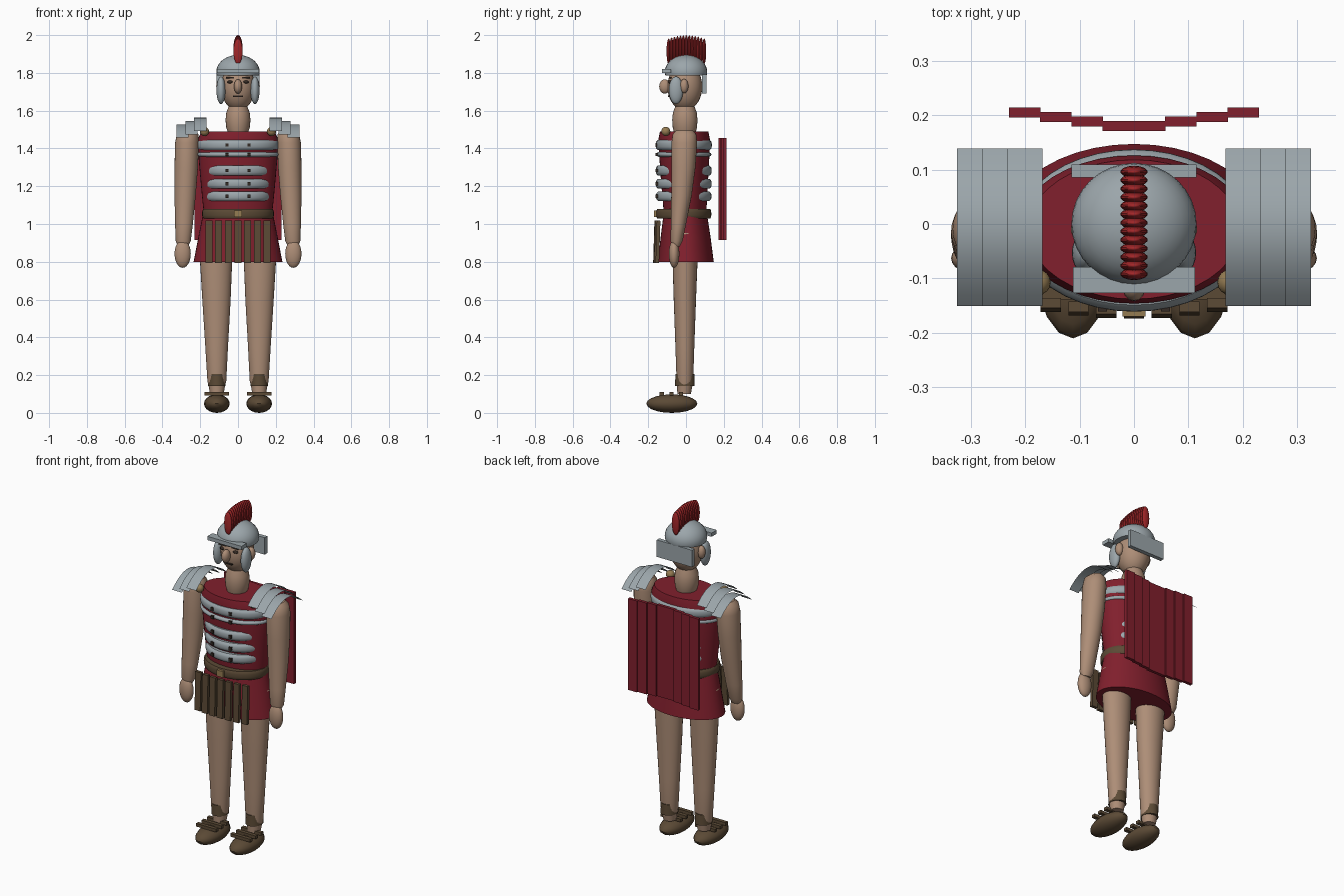
import bpy, bmesh, math
from mathutils import Matrix, Vector


def mat(name, r, g, b):
    m = bpy.data.materials.new(name)
    m.diffuse_color = (r, g, b, 1)
    return m


SKIN = mat("skin", 0.42, 0.27, 0.185)
CRIMSON = mat("crimson_cloth", 0.22, 0.014, 0.026)
CREST = mat("crest_red", 0.36, 0.02, 0.022)
STEEL = mat("steel", 0.33, 0.38, 0.405)
LEATHER = mat("brown_leather", 0.105, 0.068, 0.036)
BRONZE = mat("bronze", 0.30, 0.20, 0.085)
DARK = mat("dark_brown", 0.035, 0.024, 0.018)


def finish(name, bm, m, recalc=True):
    if recalc:
        bmesh.ops.recalc_face_normals(bm, faces=bm.faces)
    me = bpy.data.meshes.new(name)
    bm.to_mesh(me)
    bm.free()
    me.materials.append(m)
    for p in me.polygons:
        p.use_smooth = True
    me.set_sharp_from_angle(angle=math.radians(40))
    ob = bpy.data.objects.new(name, me)
    bpy.context.collection.objects.link(ob)
    return ob


def box(name, c, size, m, rot=0):
    bm = bmesh.new()
    bmesh.ops.create_cube(bm, size=1)
    bm.transform(Matrix.Translation(c) @ Matrix.Rotation(rot, 4, 'X')
                 @ Matrix.Diagonal((*size, 1)))
    return finish(name, bm, m)


def ball(name, c, r, m, seg=20, rings=12, cut=None):
    bm = bmesh.new()
    bmesh.ops.create_uvsphere(bm, u_segments=seg, v_segments=rings, radius=1)
    bm.transform(Matrix.Translation(c) @ Matrix.Diagonal((*r, 1)))
    if cut is not None:  # flatten the underside at this height
        bmesh.ops.bisect_plane(bm, geom=bm.verts[:] + bm.edges[:] + bm.faces[:],
                               plane_co=(0, 0, cut), plane_no=(0, 0, -1), clear_outer=True)
        bmesh.ops.holes_fill(bm, edges=[e for e in bm.edges if e.is_boundary])
    return finish(name, bm, m)


def loft(name, sections, m, side=1, seg=28):
    """Stacked ellipses: (z, centre x, centre y, radius x, radius y)."""
    bm = bmesh.new()
    rings = []
    for z, cx, cy, rx, ry in sections:
        rings.append([bm.verts.new((side * cx + rx * math.cos(a), cy + ry * math.sin(a), z))
                      for a in (2 * math.pi * i / seg for i in range(seg))])
    for a, b in zip(rings, rings[1:]):
        for i in range(seg):
            j = (i + 1) % seg
            bm.faces.new((a[i], a[j], b[j], b[i]))
    bm.faces.new(rings[0][::-1])
    bm.faces.new(rings[-1])
    return finish(name, bm, m)


def hoop(name, z, h, rx, ry, m, bulge=0.012, cy=-0.012):
    """Rounded elliptical band around the body."""
    secs = []
    for i in range(7):
        t = -1 + i / 3
        k = bulge * (math.sqrt(max(0, 1 - t * t)) - 1)
        secs.append((z + t * h / 2, 0, cy, rx + k, ry + k))
    return loft(name, secs, m, seg=40)


# Tunic: body and flared skirt
loft("tunic_body", [(1.05, 0, -0.005, 0.180, 0.112), (1.12, 0, -0.006, 0.188, 0.117),
                    (1.25, 0, -0.008, 0.200, 0.126), (1.38, 0, -0.009, 0.211, 0.134),
                    (1.45, 0, -0.010, 0.212, 0.136), (1.49, 0, -0.010, 0.195, 0.128)],
     CRIMSON, seg=40)
loft("tunic_skirt", [(0.80, 0, -0.001, 0.235, 0.148), (0.93, 0, -0.002, 0.210, 0.132),
                     (1.06, 0, -0.004, 0.184, 0.114)], CRIMSON, seg=40)

# Banded armour with small clasps
for i, (z, h, rx, ry) in enumerate([(1.418, 0.054, 0.216, 0.149), (1.368, 0.024, 0.216, 0.146),
                                    (1.283, 0.054, 0.183, 0.148), (1.213, 0.052, 0.181, 0.148),
                                    (1.147, 0.052, 0.177, 0.147)]):
    hoop(f"chest_band_{i}", z, h, rx, ry, STEEL)
    for s in (-1, 1):
        box(f"clasp_{i}_{s}", (s * 0.058, -0.154, z), (0.017, 0.014, 0.018), DARK)

# Belt, buckle and hanging strips
hoop("belt", 1.054, 0.05, 0.190, 0.146, LEATHER, 0.006)
box("buckle", (0, -0.161, 1.054), (0.042, 0.018, 0.036), BRONZE)
for i in range(-3, 4):
    box(f"hanging_strip_{i + 3}", (i * 0.051, -0.161 + 0.0014 * i * i, 0.905),
        (0.037, 0.019, 0.225), LEATHER, rot=-0.03)

# Shoulder plates: thin arched sheets stepping outward
def arch(name, x0, x1, top, side):
    bm = bmesh.new()
    n = 14
    rows = []
    for i in range(n + 1):
        t = -1 + 2 * i / n
        y, z = -0.006 + 0.145 * t, top - 0.07 * t * t
        rows.append([bm.verts.new((x, y, z)) for x in sorted((side * x0, side * x1))])
    for a, b in zip(rows, rows[1:]):
        bm.faces.new((a[0], a[1], b[1], b[0]))
    return finish(name, bm, STEEL, recalc=False)


for s in (-1, 1):
    for i in range(3):
        x = 0.168 + 0.0465 * i
        arch(f"shoulder_plate_{i}_{s}", x, x + 0.064, 1.563 - 0.018 * i, s)
    ball(f"shoulder_stud_{s}", (s * 0.177, -0.107, 1.49), (0.024, 0.024, 0.024), BRONZE, 16, 10)

    # Arms and hands
    loft(f"arm_{s}", [(1.495, 0.262, -0.008, 0.040, 0.045), (1.475, 0.267, -0.008, 0.057, 0.062),
                      (1.43, 0.270, -0.009, 0.063, 0.068), (1.30, 0.274, -0.014, 0.062, 0.064),
                      (1.15, 0.280, -0.024, 0.056, 0.054), (1.00, 0.286, -0.040, 0.047, 0.040),
                      (0.91, 0.290, -0.050, 0.040, 0.032), (0.88, 0.291, -0.053, 0.026, 0.020)],
         SKIN, s)
    ball(f"hand_{s}", (s * 0.293, -0.063, 0.842), (0.043, 0.028, 0.074), SKIN)

    # Legs, ankle cuffs and sandals
    loft(f"leg_{s}", [(0.10, 0.112, -0.010, 0.036, 0.036), (0.14, 0.112, -0.007, 0.043, 0.040),
                      (0.17, 0.112, -0.006, 0.050, 0.044), (0.35, 0.113, -0.006, 0.060, 0.050),
                      (0.60, 0.114, -0.006, 0.075, 0.059), (0.80, 0.116, -0.005, 0.085, 0.066),
                      (0.95, 0.118, -0.003, 0.089, 0.068), (0.99, 0.116, -0.003, 0.060, 0.05)],
         SKIN, s)
    loft(f"ankle_cuff_{s}", [(0.142, 0.112, -0.006, 0.046, 0.052),
                             (0.205, 0.112, -0.006, 0.043, 0.050)], LEATHER, s)
    ball(f"sandal_{s}", (s * 0.112, -0.075, 0.049), (0.068, 0.135, 0.049), LEATHER, 16, 10)
    for i, y in enumerate((-0.128, -0.077, -0.027)):
        box(f"sandal_strap_{i}_{s}", (s * 0.112, y, 0.102), (0.13, 0.022, 0.018), LEATHER)

    # Ears, eyes, brows and cheek guards
    ball(f"ear_{s}", (s * 0.094, -0.010, 1.730), (0.022, 0.023, 0.038), SKIN, 14, 8)
    ball(f"eye_{s}", (s * 0.042, -0.084, 1.752), (0.017, 0.010, 0.008), DARK, 14, 8)
    box(f"brow_{s}", (s * 0.042, -0.084, 1.775), (0.042, 0.014, 0.007), DARK)
    ball(f"cheek_guard_{s}", (s * 0.090, -0.053, 1.708), (0.024, 0.038, 0.073), STEEL)

# Neck and head
loft("neck", [(1.48, 0, -0.006, 0.052, 0.056), (1.51, 0, -0.006, 0.062, 0.064),
              (1.55, 0, -0.006, 0.066, 0.067), (1.59, 0, -0.006, 0.062, 0.063),
              (1.625, 0, -0.006, 0.048, 0.050)], SKIN)
ball("head", (0, -0.006, 1.727), (0.090, 0.092, 0.126), SKIN, 28, 18)
ball("nose", (0, -0.112, 1.728), (0.022, 0.030, 0.038), SKIN, 14, 10)
box("mouth", (0, -0.090, 1.677), (0.052, 0.012, 0.008), DARK)

# Helmet with brow peak and neck guard
ball("helmet_dome", (0, 0, 1.805), (0.115, 0.112, 0.09), STEEL, 32, 18, cut=1.785)
box("helmet_peak", (0, -0.103, 1.810), (0.224, 0.048, 0.022), STEEL)
box("neck_guard", (0, 0.097, 1.742), (0.230, 0.024, 0.10), STEEL)

# Crest: a row of flattened tufts
for i in range(13):
    t = (i - 6) / 6
    ball(f"crest_tuft_{i}", (0, 0.002 + 0.094 * t, 1.932 - 0.018 * t * t),
         (0.025, 0.011, 0.068), CREST, 14, 10)

# Curved shield on the back, made of upright boards
for i in range(8):
    k = i - 3.5
    box(f"shield_board_{i}", (k * 0.0574, 0.180 + 0.0082 * (abs(k) - 0.5), 1.185),
        (0.058, 0.018, 0.54), CRIMSON)
